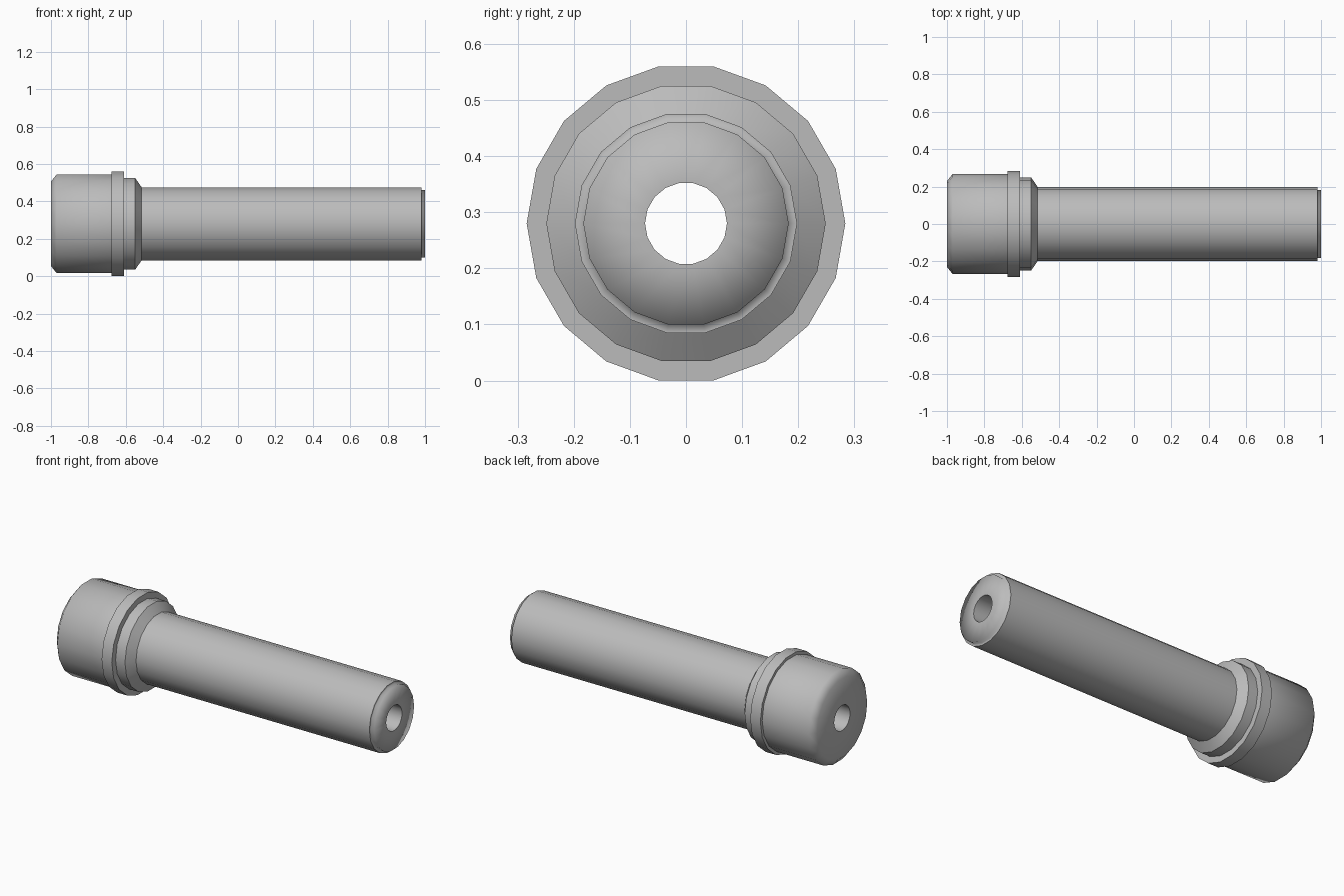
import bpy
import bmesh
from math import cos, sin, tau, radians

SIDES = 18
AXIS_Z = 0.28
BORE = 0.073

cube = bpy.data.objects.get("Cube")
if cube:
    bpy.data.objects.remove(cube, do_unlink=True)

steel = bpy.data.materials.new("grey steel")
steel.use_nodes = True
steel.diffuse_color = (0.5, 0.5, 0.5, 1)
steel.node_tree.nodes["Principled BSDF"].inputs["Base Color"].default_value = steel.diffuse_color


def lathe(name, profile, sharp_angle=30):
    """Turn an (x, radius) profile around the long axis into an open shell."""
    bm = bmesh.new()
    rings = []
    for x, r in profile:
        angles = [tau * i / SIDES for i in range(SIDES)]
        rings.append([bm.verts.new((x, r * cos(a), r * sin(a))) for a in angles])
    for a, b in zip(rings, rings[1:]):
        for i in range(SIDES):
            j = (i + 1) % SIDES
            bm.faces.new((a[i], a[j], b[j], b[i]))
    mesh = bpy.data.meshes.new(name)
    bm.to_mesh(mesh)
    bm.free()
    mesh.materials.append(steel)
    obj = bpy.data.objects.new(name, mesh)
    obj.location.z = AXIS_Z
    bpy.context.collection.objects.link(obj)
    bpy.ops.object.select_all(action="DESELECT")
    obj.select_set(True)
    bpy.context.view_layer.objects.active = obj
    bpy.ops.object.shade_smooth_by_angle(angle=radians(sharp_angle))
    return obj


# Wide head with a chamfered outer end
lathe("head", [(-1, BORE), (-1, 0.23), (-0.97, 0.267), (-0.675, 0.267)], 55)

# Raised flange behind the head
lathe("flange", [(-0.675, 0.267), (-0.675, 0.284), (-0.61, 0.284), (-0.61, 0.249)])

# Collar tapering down to the barrel
lathe("collar", [(-0.61, 0.249), (-0.55, 0.249), (-0.515, 0.198)])

# Long straight barrel
lathe("barrel", [(-0.515, 0.198), (0.98, 0.198)])

# Softly shaded stepped tip
lathe("tip", [(0.98, 0.198), (0.98, 0.183), (1, 0.183), (1, BORE)], 180)

# Through hole, facing inwards
lathe("bore", [(1, BORE), (-1, BORE)])
